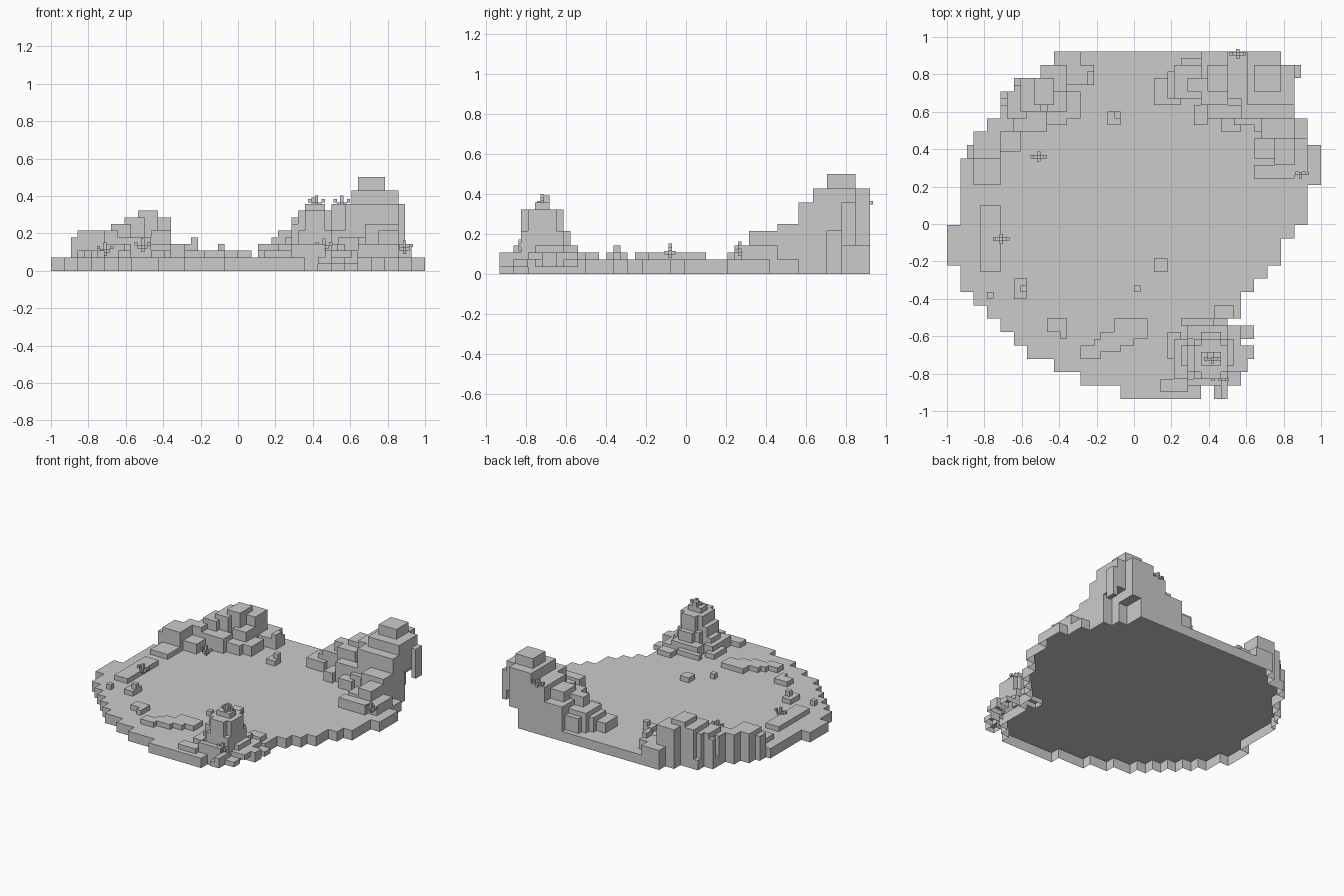
import bpy, bmesh
from mathutils import Vector

if "Cube" in bpy.data.objects:
    bpy.data.objects.remove(bpy.data.objects["Cube"])

U = 1 / 28                      # half of one terrain block
ORIGIN = Vector((-1.0, -0.935, 0.0))


def fill(cells, x0, x1, y0, y1, z0, z1):
    cells.update((x, y, z) for x in range(x0, x1) for y in range(y0, y1) for z in range(z0, z1))


def voxel_object(name, cells, size=U, origin=ORIGIN, open_below=-99):
    """Skin of a set of cubes, coplanar faces merged, undersides left open up to a level."""
    bm = bmesh.new()
    verts = {}

    def vert(p):
        if p not in verts:
            verts[p] = bm.verts.new(origin + Vector(p) * size)
        return verts[p]

    for c in sorted(cells):
        for a in range(3):
            for s in (0, 1):
                n = list(c)
                n[a] += 2 * s - 1
                if tuple(n) in cells or (a == 2 and s == 0 and c[2] <= open_below):
                    continue
                b, d = (a + 1) % 3, (a + 2) % 3
                quad = []
                for db, dd in ((0, 0), (1, 0), (1, 1), (0, 1)):
                    p = list(c)
                    p[a] += s
                    p[b] += db
                    p[d] += dd
                    quad.append(vert(tuple(p)))
                bm.faces.new(quad if s else quad[::-1])
    bmesh.ops.dissolve_limit(bm, angle_limit=0.01, verts=bm.verts[:], edges=bm.edges[:])
    mesh = bpy.data.meshes.new(name)
    bm.to_mesh(mesh)
    bm.free()
    ob = bpy.data.objects.new(name, mesh)
    bpy.context.collection.objects.link(ob)
    return ob


# Ground outline: first and last block of each row, front to back
left = [13, 10, 8, 6, 5, 4, 3, 2, 1, 1, 0, 0, 0, 1, 1, 1, 1, 1, 2, 2, 3, 4, 4, 5, 7, 8]
right = [19, 20, 21, 21, 21, 21, 22, 22, 23, 24, 25, 25, 26,
         27, 27, 27, 28, 28, 28, 27, 27, 26, 26, 26, 26, 25]
ground = set()
for j, (a, b) in enumerate(zip(left, right)):
    fill(ground, 2 * a, 2 * b, 2 * j, 2 * j + 2, 0, 2)
fill(ground, 3, 4, 36, 38, 0, 2)
inside = {(x, y) for x, y, z in ground}

# Each step: x0, x1, y0, y1, height, in half blocks
right_hill = [
    (31, 35, 44, 48, 4), (33, 36, 45, 49, 5), (34, 38, 45, 50, 6), (36, 38, 46, 48, 8),
    (35, 40, 48, 51, 5), (37, 39, 41, 44, 4), (39, 45, 42, 44, 6), (38, 42, 44, 48, 8),
    (39, 44, 46, 50, 9), (38, 44, 48, 52, 7), (42, 46, 45, 52, 10), (44, 52, 42, 52, 10),
    (45, 52, 44, 52, 12), (46, 50, 46, 50, 14), (46, 48, 40, 42, 5), (47, 52, 39, 42, 7),
    (43, 46, 41, 43, 5), (46, 49, 36, 39, 4), (49, 52, 35, 39, 6), (46, 52, 33, 35, 4),
    (52, 54, 34, 39, 4), (41, 44, 40, 42, 4)]
left_hill = [
    (4, 8, 32, 36, 3), (3, 4, 36, 38, 5), (4, 8, 36, 40, 6), (6, 10, 40, 44, 6),
    (9, 12, 42, 47, 7), (8, 10, 45, 47, 6), (11, 14, 43, 48, 8), (13, 16, 44, 48, 9),
    (14, 18, 46, 50, 8), (15, 18, 43, 46, 6), (15, 20, 50, 52, 4), (18, 20, 42, 46, 4),
    (18, 22, 47, 50, 4), (21, 22, 47, 49, 5), (8, 11, 37, 40, 4), (12, 15, 40, 43, 5),
    (10, 12, 40, 42, 5), (15, 18, 41, 43, 4), (12, 15, 48, 51, 6)]
ground_rocks = [
    (5, 8, 19, 29, 3), (31, 33, 19, 21, 3), (28, 29, 16, 17, 3), (10, 12, 15, 18, 3),
    (11, 12, 16, 17, 4), (6, 7, 15, 16, 3), (15, 18, 10, 12, 3), (17, 18, 9, 10, 3),
    (20, 23, 6, 8, 3), (22, 26, 7, 9, 3), (23, 28, 8, 10, 3), (25, 30, 9, 12, 3),
    (24, 26, 41, 43, 3), (25, 26, 42, 43, 4)]
hills = set()
for x0, x1, y0, y1, h in right_hill + left_hill + ground_rocks:
    fill(hills, x0, x1, y0, y1, 2, h)
hills = {c for c in hills if (c[0], c[1]) in inside}

# Thin buttress on the right edge and recess under the far corner
fill(hills, 52, 53, 48, 50, 4, 10)
hollow = set()
fill(hollow, 48, 52, 48, 52, 0, 4)
fill(hollow, 50, 52, 46, 50, 0, 6)
voxel_object("island_ground", ground - hollow, open_below=0)
voxel_object("hills", hills - hollow, open_below=2)

# Rock tower at the front right with a stepped skirt
tower = set()
for x0, x1, y0, y1, z0, h in [
        (37, 42, 4, 8, 2, 9), (38, 41, 3, 9, 2, 9), (38, 41, 5, 7, 9, 10),
        (39, 40, 6, 7, 10, 11), (36, 37, 4, 8, 2, 7), (37, 42, 3, 9, 2, 6),
        (38, 41, 9, 10, 2, 6), (35, 36, 5, 8, 2, 5), (34, 36, 3, 9, 2, 4),
        (36, 42, 9, 11, 2, 4), (42, 43, 5, 9, 1, 4), (32, 36, 1, 3, 2, 3),
        (33, 35, 6, 10, 2, 3), (35, 40, 11, 12, 2, 3), (42, 44, 6, 11, 1, 3),
        (44, 46, 6, 8, 1, 3), (44, 46, 9, 11, 1, 2), (42, 45, 4, 6, 2, 3),
        (40, 41, 0, 2, 1, 2), (41, 42, 0, 3, 1, 3), (40, 43, 12, 14, 1, 3),
        (42, 44, 2, 4, 1, 2), (36, 41, 2, 3, 2, 4)]:
    fill(tower, x0, x1, y0, y1, z0, h)
voxel_object("rock_tower", tower, open_below=2)

# Small plants: a stem with four leaves and a tip
sprig = {(0, 0, 0), (0, 0, 1), (1, 0, 1), (-1, 0, 1), (0, 1, 1), (0, -1, 1),
         (0, 0, 2), (2, 0, 2), (-2, 0, 2), (0, 0, 3)}
spots = [(-0.51, 0.36, 0.10), (0.555, 0.91, 0.33), (0.42, -0.72, 0.33), (-0.71, -0.08, 0.08),
         (0.89, 0.27, 0.09), (0.46, -0.83, 0.10)]
for k, (x, y, z) in enumerate(spots):
    voxel_object(f"plant_{k + 1}", sprig, U / 2, Vector((x - U / 4, y - U / 4, z)))
